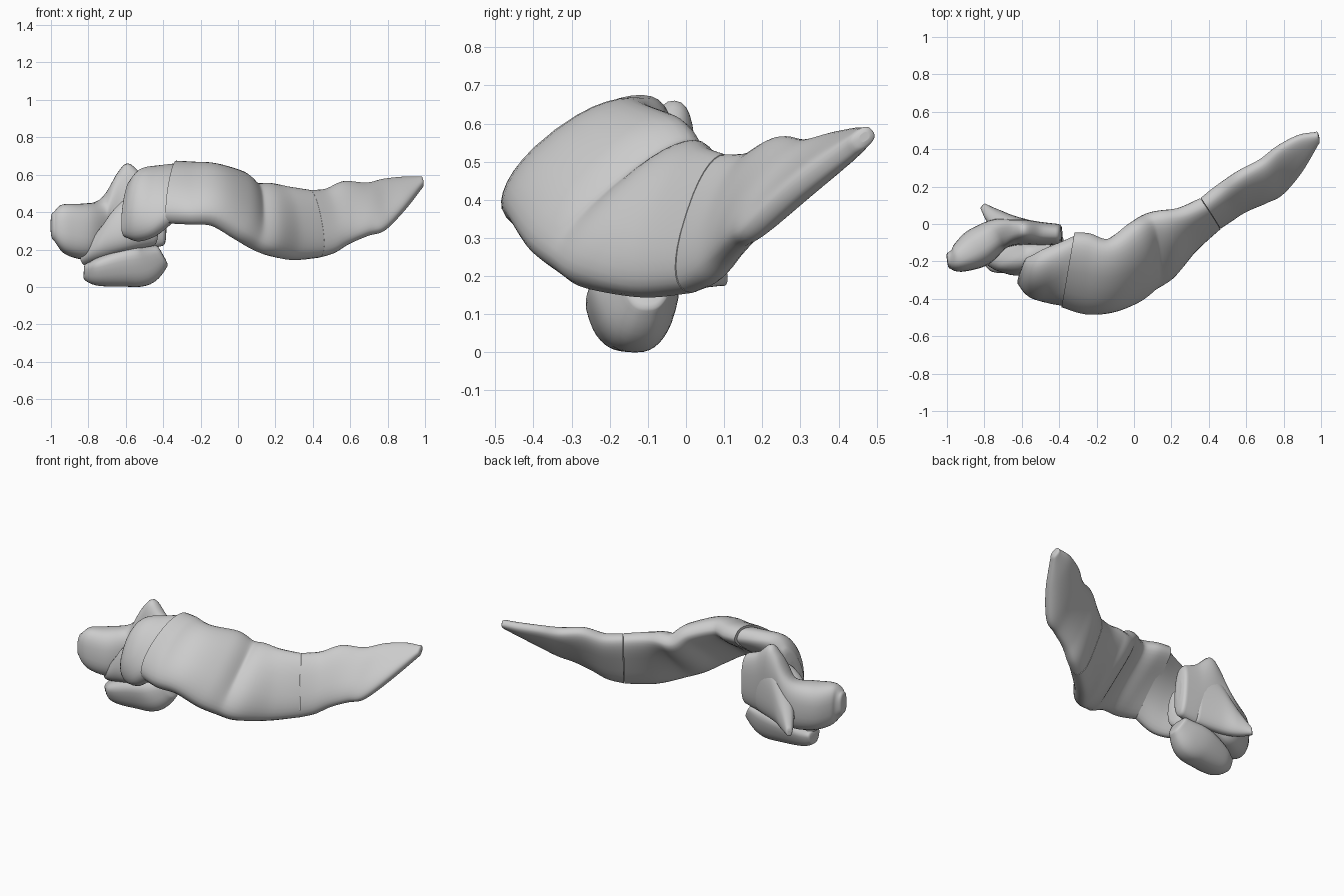
import bpy, bmesh, math
from mathutils import Vector

RING = 32
STEPS = 6


def spline(rows):
    """Catmull-Rom interpolation through rows of section numbers."""
    out = []
    n = len(rows)
    for i in range(n - 1):
        p0, p1 = rows[max(i - 1, 0)], rows[i]
        p2, p3 = rows[i + 1], rows[min(i + 2, n - 1)]
        for k in range(STEPS):
            t = k / STEPS
            out.append([0.5 * (2 * b + (c - a) * t + (2 * a - 5 * b + 4 * c - d) * t * t
                               + (3 * b - a - 3 * c + d) * t ** 3)
                        for a, b, c, d in zip(p0, p1, p2, p3)])
    out.append(list(rows[-1]))
    return out


def power(v, e):
    return math.copysign(abs(v) ** e, v)


def loft(name, sections, cap0=0.015, cap1=0.015, e=0.85, taper=0.0):
    """Skin slanted oval sections: (edge A xyz, edge B xyz, half thickness, bow)."""
    rows = spline(sections)
    A = [Vector(r[0:3]) for r in rows]
    B = [Vector(r[3:6]) for r in rows]
    C = [(a + b) / 2 for a, b in zip(A, B)]
    rings = []
    last = len(rows) - 1
    for i, r in enumerate(rows):
        T = (C[min(i + 1, last)] - C[max(i - 1, 0)]).normalized()
        U = (B[i] - A[i]) / 2
        N = T.cross(U).normalized()
        ring = []
        for k in range(RING):
            ang = 2 * math.pi * k / RING
            u, v = power(math.cos(ang), e), power(math.sin(ang), e)
            ring.append(C[i] + U * u * (1 + taper * v) + N * (r[6] * v + r[7] * (1 - u * u)))
        # rounded end caps, flat where the size is zero
        cap = []
        size = cap0 if i == 0 else cap1
        if i in (0, last) and size > 0:
            mid = sum(ring, Vector()) / RING
            for s, d in ((0.93, 0.5), (0.75, 0.85), (0.4, 1.0)):
                off = T * (size * d * (-1 if i == 0 else 1))
                cap.append([mid + (p - mid) * s + off for p in ring])
        rings += cap[::-1] + [ring] if i == 0 else [ring] + cap
    bm = bmesh.new()
    vs = [[bm.verts.new(p) for p in ring] for ring in rings]
    for a, b in zip(vs, vs[1:]):
        for k in range(RING):
            j = (k + 1) % RING
            bm.faces.new((a[k], a[j], b[j], b[k]))
    ends = [bm.faces.new(vs[0]), bm.faces.new(vs[-1])]
    bmesh.ops.recalc_face_normals(bm, faces=bm.faces)
    for f in bm.faces:
        f.smooth = True
    for f in ends:
        f.smooth = False
        for edge in f.edges:
            edge.smooth = False
    me = bpy.data.meshes.new(name)
    bm.to_mesh(me)
    bm.free()
    ob = bpy.data.objects.new(name, me)
    bpy.context.collection.objects.link(ob)
    return ob


# Large slanted central plate
loft("main_plate", [
    (-.385, -.43, .36, -.32, -.055, .645, .08, .035),
    (-.26, -.47, .355, -.24, -.06, .64, .08, .03),
    (-.13, -.46, .345, -.13, -.09, .635, .08, .03),
    (.00, -.41, .27, .00, .00, .60, .08, .03),
    (.09, -.345, .22, .08, .045, .54, .08, .01),
    (.18, -.28, .18, .16, .06, .54, .08, .02),
    (.30, -.13, .15, .26, .07, .53, .07, .015),
    (.44, .00, .16, .37, .115, .515, .065, .01)], 0, 0, .74)

# Tapering blade on the right
loft("outer_blade", [
    (.442, .002, .16, .372, .117, .515, .065, .01),
    (.52, .05, .185, .46, .19, .52, .065, .01),
    (.60, .09, .235, .56, .265, .56, .06, .01),
    (.70, .125, .28, .68, .335, .55, .055, .01),
    (.79, .165, .31, .77, .41, .57, .048, .005),
    (.895, .28, .42, .88, .47, .58, .04, 0),
    (.985, .43, .535, .97, .485, .58, .026, 0)], 0, .017, .78)

# Curved band closing the left end of the plate
loft("end_band", [
    (-.61, -.30, .27, -.57, -.19, .57, .045, .02),
    (-.54, -.345, .25, -.51, -.17, .625, .08, .04),
    (-.45, -.395, .28, -.41, -.12, .635, .08, .04),
    (-.36, -.43, .36, -.30, -.06, .635, .075, .033)], .015, 0, .76)

# Left lobe running into the upright rear plate
loft("left_lobe", [
    (-.985, -.20, .25, -.985, -.19, .40, .045, 0),
    (-.93, -.19, .185, -.94, -.18, .44, .075, 0),
    (-.84, -.14, .15, -.84, -.12, .445, .105, 0),
    (-.75, -.075, .15, -.73, -.055, .47, .09, 0),
    (-.67, -.06, .17, -.645, -.035, .61, .07, 0),
    (-.58, -.06, .19, -.585, -.03, .66, .065, 0),
    (-.49, -.06, .20, -.50, -.045, .59, .062, 0),
    (-.40, -.06, .22, -.41, -.05, .55, .055, 0)], .015, .02, .8)

# Pointed ridge fanning out of the rear plate
loft("rear_spur", [
    (-.50, -.05, .20, -.52, -.045, .58, .055, 0),
    (-.66, -.01, .18, -.645, -.02, .52, .06, 0),
    (-.745, .04, .17, -.735, .02, .38, .05, 0),
    (-.805, .095, .175, -.805, .09, .23, .02, 0)], .01, .01)

# Sloping web between lobe and band
loft("inner_web", [
    (-.82, -.15, .12, -.80, -.12, .20, .05, 0),
    (-.71, -.19, .15, -.68, -.14, .35, .09, 0),
    (-.60, -.22, .19, -.58, -.16, .48, .08, 0),
    (-.45, -.17, .22, -.45, -.13, .45, .06, 0)])

# Low rounded foot, narrower underneath
loft("foot", [
    (-.815, -.20, .08, -.815, -.09, .08, .045, 0),
    (-.75, -.25, .08, -.75, -.06, .08, .075, 0),
    (-.61, -.25, .105, -.61, -.03, .105, .105, 0),
    (-.50, -.225, .12, -.50, -.03, .12, .11, 0),
    (-.41, -.165, .165, -.41, -.04, .165, .065, 0)], .01, .012, .74, .28)
